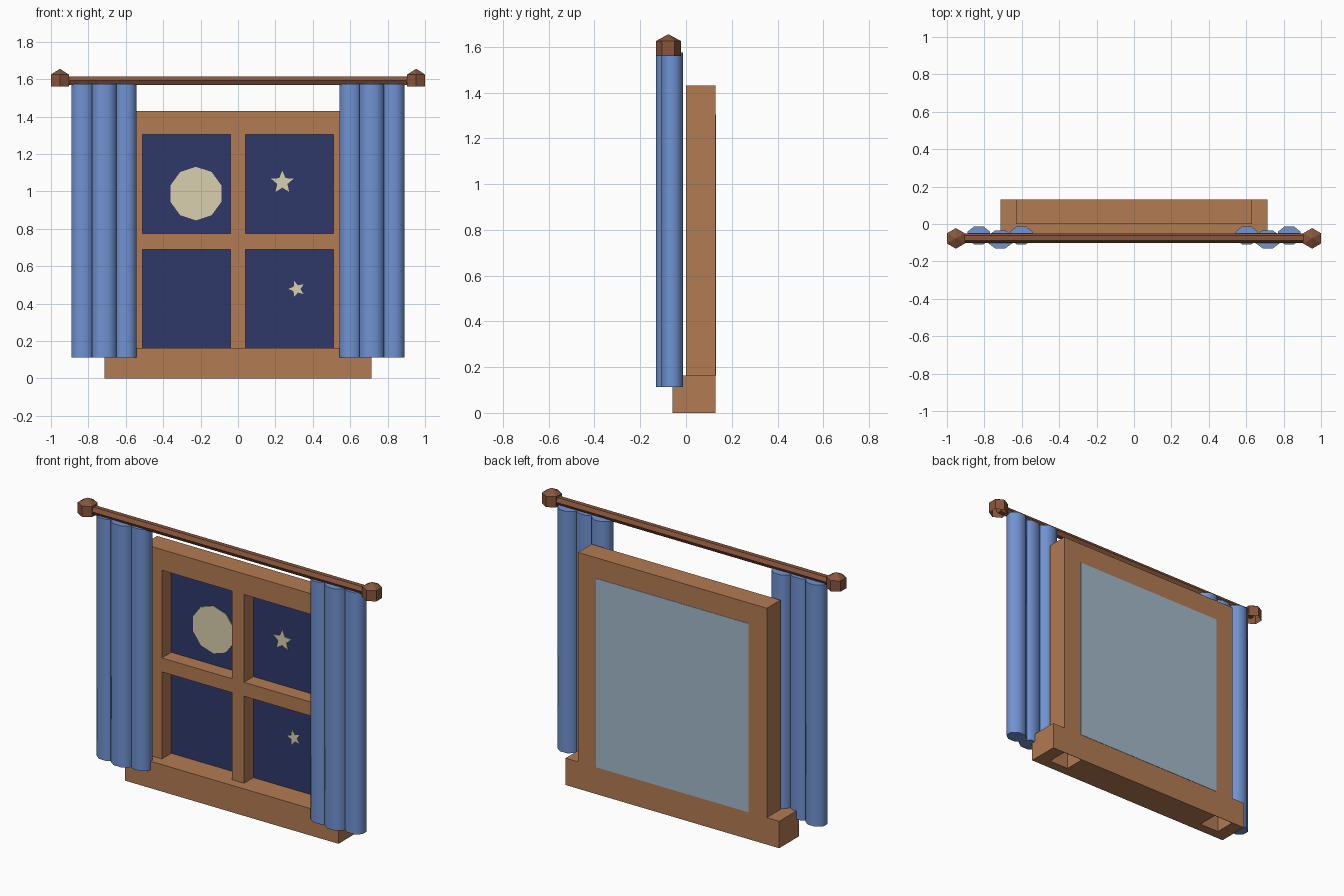
import bpy, bmesh, math
from mathutils import Matrix, Vector

if "Cube" in bpy.data.objects:
    bpy.data.objects.remove(bpy.data.objects["Cube"])


def mat(name, r, g, b):
    lin = [((c / 255 + 0.055) / 1.055) ** 2.4 for c in (r, g, b)]
    m = bpy.data.materials.new(name)
    m.diffuse_color = (*lin, 1)
    m.use_nodes = True
    m.node_tree.nodes["Principled BSDF"].inputs["Base Color"].default_value = m.diffuse_color
    return m


WOOD = mat("light_wood", 178, 123, 82)
DARK = mat("dark_wood", 137, 86, 60)
BLUE = mat("curtain_blue", 112, 147, 210)
NIGHT = mat("night_blue", 47, 56, 106)
CREAM = mat("moon_cream", 217, 208, 173)
GLASS = mat("pale_glass", 163, 186, 201)


def finish(name, bm, m):
    bmesh.ops.recalc_face_normals(bm, faces=bm.faces)
    me = bpy.data.meshes.new(name)
    bm.to_mesh(me)
    bm.free()
    me.materials.append(m)
    ob = bpy.data.objects.new(name, me)
    bpy.context.collection.objects.link(ob)
    return ob


def box(name, lo, hi, m):
    lo, hi = Vector(lo), Vector(hi)
    bm = bmesh.new()
    bmesh.ops.create_cube(bm, size=1, matrix=Matrix.Translation((lo + hi) / 2)
                          @ Matrix.Diagonal((*(hi - lo), 1)))
    return finish(name, bm, m)


def prism(name, pts, vec, m, cap_start=True):
    """Closed outline extruded along vec."""
    bm = bmesh.new()
    a = [bm.verts.new(p) for p in pts]
    b = [bm.verts.new(Vector(p) + Vector(vec)) for p in pts]
    n = len(a)
    for i in range(n):
        bm.faces.new((a[i], a[(i + 1) % n], b[(i + 1) % n], b[i]))
    if cap_start:
        bm.faces.new(a)
    bm.faces.new(b)
    return finish(name, bm, m)


def ring(n, rx, ry, start=0.0):
    return [(rx * math.cos(start + i * math.tau / n), ry * math.sin(start + i * math.tau / n))
            for i in range(n)]


# Sill, with sockets underneath where the frame uprights sit
sill = box("sill", (-0.715, -0.06, 0), (0.715, 0.13, 0.163), WOOD)
for s in (-1, 1):
    cutter = box("socket_cutter", (s * 0.565 - 0.065, 0, -0.05), (s * 0.565 + 0.065, 0.127, 0.158), WOOD)
    cutter.hide_render = True
    cutter.hide_viewport = True
    mod = sill.modifiers.new("socket", "BOOLEAN")
    mod.operation = "DIFFERENCE"
    mod.solver = "EXACT"
    mod.object = cutter

# Frame with crossing bars: a cell grid without the four pane cells, extruded back
xs = [-0.632, -0.51, -0.04, 0.04, 0.51, 0.632]
zs = [0.163, 0.69, 0.774, 1.305, 1.43]
bm = bmesh.new()
grid = [[bm.verts.new((x, 0, z)) for z in zs] for x in xs]
for i in range(5):
    for j in range(4):
        if not (i in (1, 3) and j in (0, 2)):
            bm.faces.new((grid[i][j], grid[i + 1][j], grid[i + 1][j + 1], grid[i][j + 1]))
out = bmesh.ops.extrude_face_region(bm, geom=bm.faces[:], use_keep_orig=True)
bmesh.ops.translate(bm, vec=(0, 0.13, 0),
                    verts=[v for v in out["geom"] if isinstance(v, bmesh.types.BMVert)])
bmesh.ops.recalc_face_normals(bm, faces=bm.faces)
bmesh.ops.dissolve_limit(bm, angle_limit=0.01, verts=bm.verts, edges=bm.edges)
finish("window_frame", bm, WOOD)

# Night sky behind the bars, pale glass on the back
box("night_sky", (-0.515, 0.09, 0.16), (0.515, 0.098, 1.31), NIGHT)
box("back_glass", (-0.51, 0.123, 0.163), (0.51, 0.132, 1.305), GLASS)

# Moon and stars: thin plates on the sky
prism("moon", [(-0.225 + x, 0.086, 0.988 + z) for x, z in ring(10, 0.143, 0.143, math.pi / 2)],
      (0, 0.005, 0), CREAM)
for name, cx, cz, r, turn in (("large_star", 0.237, 1.048, 0.063, 0), ("small_star", 0.314, 0.478, 0.045, 0.3)):
    pts = []
    for i in range(10):
        a = math.pi / 2 + turn + i * math.pi / 5
        k = r if i % 2 == 0 else r * 0.45
        pts.append((cx + k * math.cos(a), 0.086, cz + k * math.sin(a)))
    prism(name, pts, (0, 0.005, 0), CREAM)

# Curtain rod, six-sided
prism("curtain_rod", [(-0.95, -0.076 + y, 1.592 + z) for y, z in ring(6, 0.0265, 0.0265)],
      (1.9, 0, 0), DARK)

for s, side in ((-1, "left"), (1, "right")):
    # Finial: hexagonal cap with a pointed top, open below
    bm = bmesh.new()
    hexa = ring(6, 0.055, 0.055, math.pi / 2)
    low, high = [[bm.verts.new((s * 0.9525 + x, -0.077 + y, z)) for x, y in hexa] for z in (1.56, 1.625)]
    tip = bm.verts.new((s * 0.9525, -0.077, 1.655))
    for i in range(6):
        j = (i + 1) % 6
        bm.faces.new((low[i], low[j], high[j], high[i]))
        bm.faces.new((high[i], high[j], tip))
    finish(side + "_finial", bm, DARK)

    # Curtain: three eight-sided folds, the middle one further forward
    for part, cx, cy, rx in (("inner", 0.603, -0.061, 0.065), ("middle", 0.715, -0.082, 0.071),
                             ("outer", 0.83, -0.061, 0.065)):
        fold = prism(f"{side}_curtain_{part}_fold",
                     [(s * cx + x, cy + y, 0.113) for x, y in ring(8, rx, 0.052, math.pi / 8)],
                     (0, 0, 1.462), BLUE)
        bpy.ops.object.select_all(action="DESELECT")
        fold.select_set(True)
        bpy.context.view_layer.objects.active = fold
        bpy.ops.object.shade_smooth_by_angle(angle=math.radians(65))
